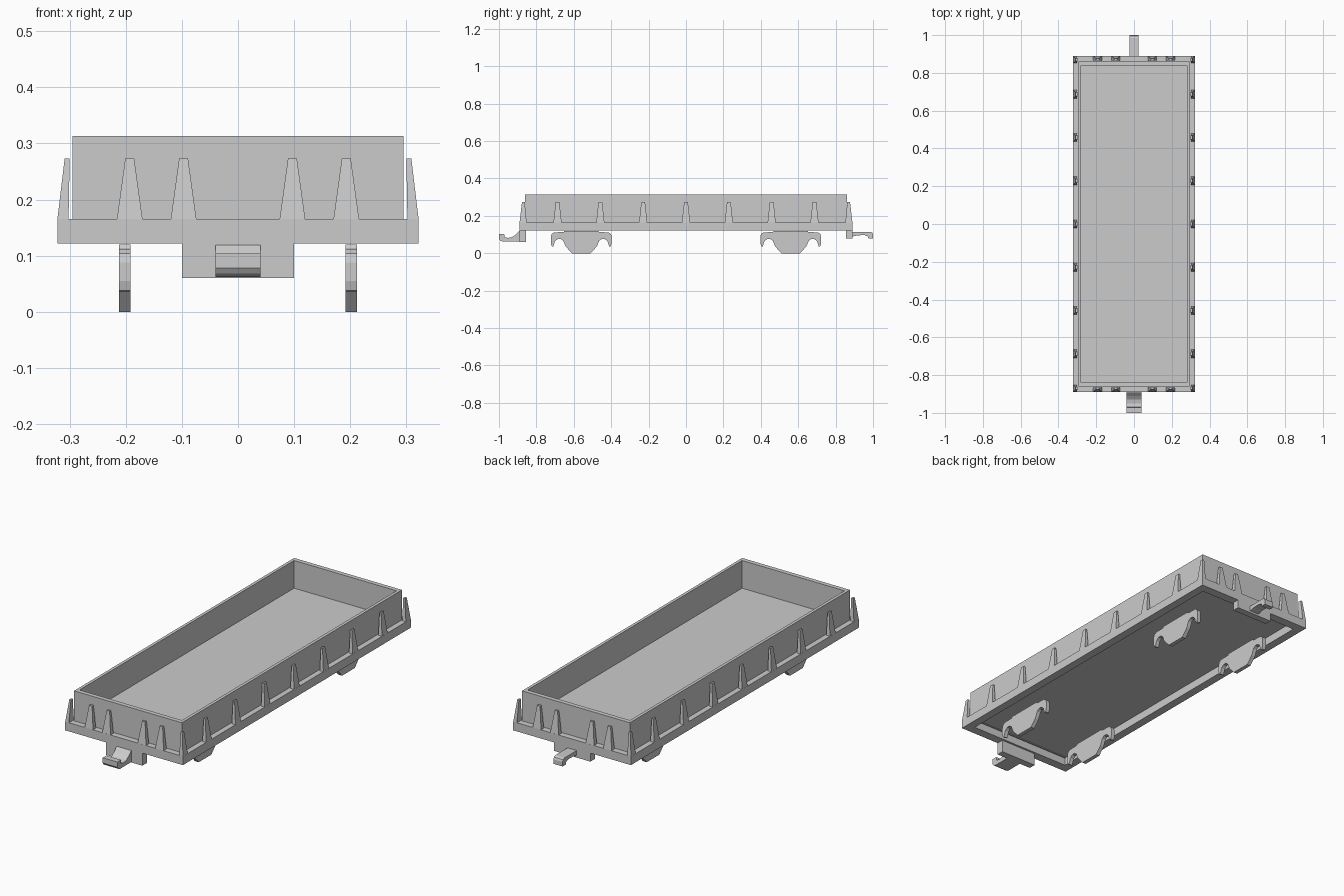
import bpy, bmesh

if "Cube" in bpy.data.objects:
    bpy.data.objects.remove(bpy.data.objects["Cube"])


def make(name, bm):
    bmesh.ops.recalc_face_normals(bm, faces=bm.faces)
    mesh = bpy.data.meshes.new(name)
    bm.to_mesh(mesh)
    bm.free()
    ob = bpy.data.objects.new(name, mesh)
    bpy.context.collection.objects.link(ob)
    return ob


def loft(bm, loops):
    """Skin a closed solid through equal-length loops of points."""
    rows = [[bm.verts.new(p) for p in loop] for loop in loops]
    n = len(rows[0])
    for a, b in zip(rows, rows[1:]):
        for i in range(n):
            bm.faces.new((a[i], a[(i + 1) % n], b[(i + 1) % n], b[i]))
    bm.faces.new(rows[0])
    bm.faces.new(rows[-1])


def rect(x0, x1, y0, y1, z):
    return [(x0, y0, z), (x1, y0, z), (x1, y1, z), (x0, y1, z)]


def ring(name, outer, inner, z0, z1):
    """Rectangular hollow frame."""
    bm = bmesh.new()
    rows = []
    for (x, y), z in ((outer, z0), (outer, z1), (inner, z1), (inner, z0)):
        rows.append([bm.verts.new(p) for p in rect(-x, x, -y, y, z)])
    for a, b in zip(rows, rows[1:] + rows[:1]):
        for i in range(4):
            j = (i + 1) % 4
            bm.faces.new((a[i], a[j], b[j], b[i]))
    return make(name, bm)


def extrude_x(name, profile, x0, x1):
    """Side profile (y, z) given thickness along x."""
    bm = bmesh.new()
    loft(bm, [[(x, y, z) for y, z in profile] for x in (x0, x1)])
    return make(name, bm)


def block(name, x0, x1, y0, y1, z0, z1):
    bm = bmesh.new()
    loft(bm, [rect(x0, x1, y0, y1, z0), rect(x0, x1, y0, y1, z1)])
    return make(name, bm)


# Underframe, open-topped box walls and floor
ring("underframe", (0.322, 0.89), (0.28, 0.845), 0.122, 0.165)
ring("box_walls", (0.295, 0.86), (0.28, 0.838), 0.16, 0.313)
block("floor", -0.29, 0.29, -0.85, 0.85, 0.163, 0.176)

# Tapered stakes along both sides, both ends and the corners
Z0, Z1 = 0.164, 0.273
bm = bmesh.new()
for s in (-1, 1):
    for i in range(-3, 4):
        y = i * 0.229
        loft(bm, [rect(s * 0.302, s * 0.322, y - 0.022, y + 0.022, Z0),
                  rect(s * 0.3, s * 0.309, y - 0.01, y + 0.01, Z1)])
    for x in (-0.193, -0.097, 0.097, 0.193):
        loft(bm, [rect(x - 0.023, x + 0.023, s * 0.867, s * 0.89, Z0),
                  rect(x - 0.008, x + 0.008, s * 0.865, s * 0.876, Z1)])
    for t in (-1, 1):
        loft(bm, [rect(s * 0.302, s * 0.322, t * 0.852, t * 0.89, Z0),
                  rect(s * 0.3, s * 0.309, t * 0.862, t * 0.877, Z1)])
make("stakes", bm)

# Truck side frames: half profile mirrored about its centre
half = [(0.09, 0.12), (0.095, 0.113), (0.145, 0.112), (0.158, 0.104),
        (0.163, 0.088), (0.163, 0.055), (0.158, 0.038), (0.15, 0.036),
        (0.145, 0.05), (0.14, 0.065), (0.125, 0.077), (0.11, 0.077),
        (0.096, 0.067), (0.09, 0.052), (0.083, 0.036), (0.05, 0.0)]
truck = half + [(-u, z) for u, z in reversed(half)]
for s in (-1, 1):
    for c in (-0.56, 0.56):
        extrude_x("truck_side_frame", [(c + u, z) for u, z in truck],
                  s * 0.192, s * 0.212)

# Front coupler: mounting block and upturned hook
block("front_coupler_mount", -0.1, 0.1, -0.89, -0.855, 0.06, 0.124)
extrude_x("front_coupler_hook", [
    (-0.88, 0.122), (-0.892, 0.118), (-0.91, 0.1), (-0.93, 0.086),
    (-0.95, 0.082), (-0.97, 0.086), (-0.972, 0.104), (-1.0, 0.104),
    (-1.0, 0.078), (-0.993, 0.068), (-0.98, 0.062), (-0.88, 0.062)],
    -0.04, 0.04)

# Rear coupler: shallower block and downturned hook
block("rear_coupler_mount", -0.1, 0.1, 0.855, 0.89, 0.08, 0.124)
extrude_x("rear_coupler_hook", [
    (0.88, 0.115), (0.985, 0.115), (0.996, 0.11), (1.0, 0.1), (1.0, 0.078),
    (0.975, 0.078), (0.972, 0.09), (0.955, 0.097), (0.92, 0.096),
    (0.88, 0.088)], -0.025, 0.025)
